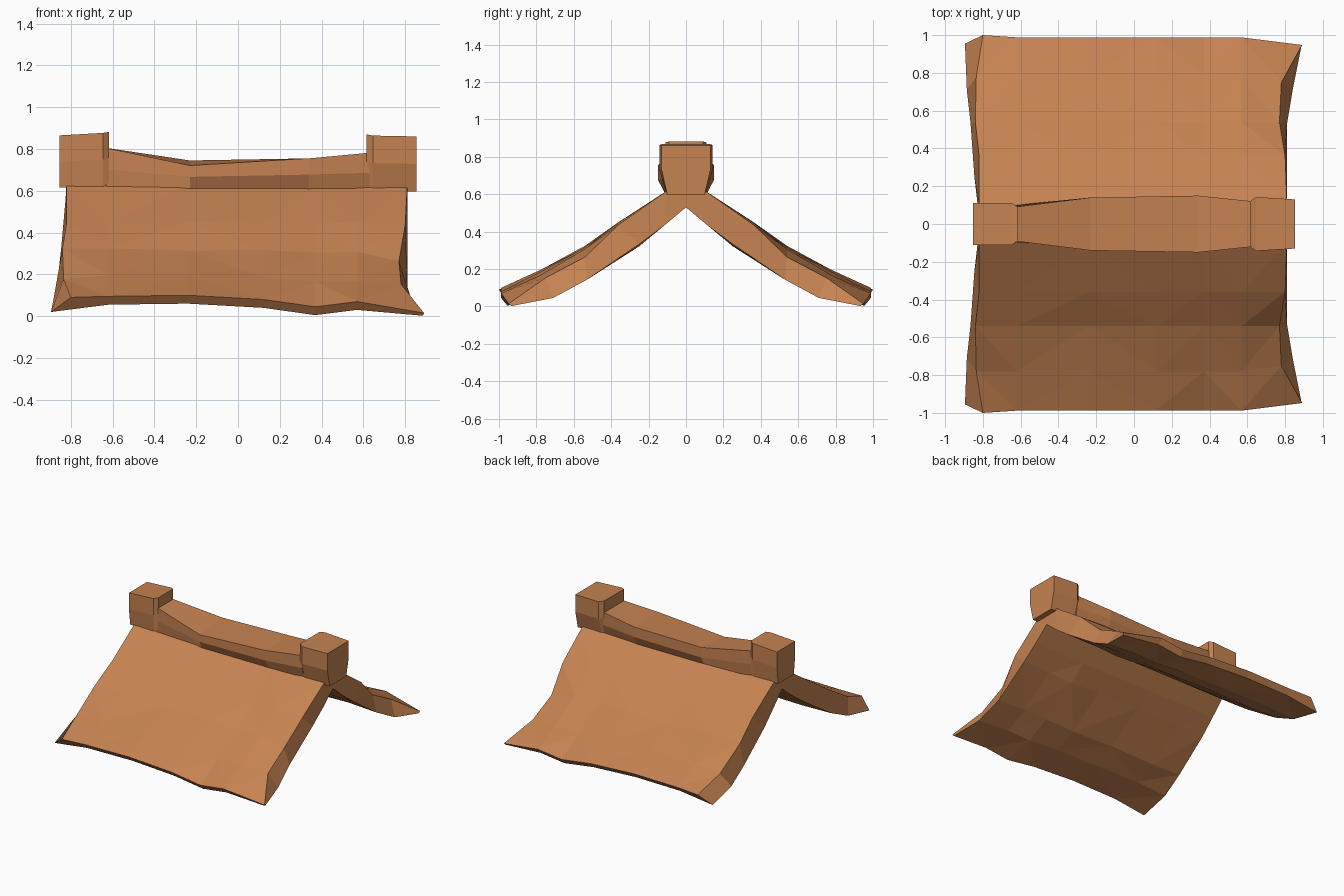
import bpy, bmesh, random

random.seed(4)
cube = bpy.data.objects.get("Cube")
if cube:
    bpy.data.objects.remove(cube, do_unlink=True)

clay = bpy.data.materials.new("terracotta")
clay.use_nodes = True
colour = (0.56, 0.225, 0.083, 1)
clay.diffuse_color = colour
clay.node_tree.nodes["Principled BSDF"].inputs["Base Color"].default_value = colour


def finish(name, bm):
    bmesh.ops.recalc_face_normals(bm, faces=bm.faces)
    mesh = bpy.data.meshes.new(name)
    bm.to_mesh(mesh)
    bm.free()
    mesh.materials.append(clay)
    obj = bpy.data.objects.new(name, mesh)
    bpy.context.collection.objects.link(obj)
    return obj


def beam(name, sections):
    """Loft of six-sided sections: x, foot half width, foot z, half width, top z, tilt of the top."""
    bm = bmesh.new()
    rings = []
    for x, foot, z0, w, z1, tilt in sections:
        zm = z0 + (z1 - z0) * 0.5
        pts = [(-foot, z0), (foot, z0), (w, zm), (w, z1 + tilt), (-w, z1 - tilt), (-w, zm)]
        rings.append([bm.verts.new((x, y, z)) for y, z in pts])
    for a, b in zip(rings, rings[1:]):
        for i in range(6):
            j = (i + 1) % 6
            bm.faces.new((a[i], a[j], b[j], b[i]))
    for ring in (rings[0], rings[-1]):
        bm.faces.new(ring)
    return finish(name, bm)


# Sloping roof sheet: profile from ridge to eave, with worn gable edges
top = [(0, .68), (.1, .62), (.36, .455), (.54, .32), (.78, .185), (.988, .09)]
under = [(0, .53), (.12, .43), (.25, .335), (.53, .155), (.71, .075), (.955, .05)]
top_left = [-.82, -.82, -.82, -.84, -.835, -.80]
under_left = [-.82, -.83, -.845, -.865, -.885, -.895]
top_right = [.81, .81, .80, .77, .78, .89]
under_right = [.81, .81, .81, .81, .84, .885]
sag = [.0, .005, .01, -.01, -.045, -.02, -.05]
inner_x = [-.62, -.24, .12, .37, .57]

bm = bmesh.new()
sheets = []
for profile, left, right in ((top, top_left, top_right), (under, under_left, under_right)):
    grid = []
    for k, (y, z) in enumerate(profile):
        row = []
        for c, x in enumerate([left[k]] + inner_x + [right[k]]):
            py, pz = y, z + sag[c] * (k / 5) ** 3
            if 1 < k < 5:
                pz += random.uniform(-.012, .008)
            if c == 6 and profile is top:        # worn right gable edge
                pz -= (0, 0, .02, .035, .0, .025)[k]
                py -= (0, 0, 0, 0, .03, .04)[k]
            if c == 0 and k == 5 and profile is under:
                pz -= .03
            if c == 6 and k == 5 and profile is under:
                py, pz = .935, .002
            if c == 0 and k == 5 and profile is top:
                py = 1.0
            row.append(bm.verts.new((x, py, pz)))
        grid.append(row)
    sheets.append(grid)
    for a, b in zip(grid, grid[1:]):
        for c in range(6):
            if c % 2:
                bm.faces.new((a[c], a[c + 1], b[c]))
                bm.faces.new((a[c + 1], b[c + 1], b[c]))
            else:
                bm.faces.new((a[c], a[c + 1], b[c + 1]))
                bm.faces.new((a[c], b[c + 1], b[c]))
upper, lower = sheets
for k in range(5):                               # gable edges
    for c in (0, -1):
        bm.faces.new((upper[k][c], upper[k + 1][c], lower[k + 1][c], lower[k][c]))
for c in range(6):                               # eave edge
    bm.faces.new((upper[5][c], upper[5][c + 1], lower[5][c + 1], lower[5][c]))
roof = finish("roof_slopes", bm)
mirror = roof.modifiers.new("front_and_back", 'MIRROR')
mirror.use_axis = (False, True, False)

# Sagging ridge beam
beam("ridge_beam", [
    (-.63, .10, .60, .09, .805, 0),
    (-.23, .11, .60, .14, .733, .012),
    (.34, .11, .60, .15, .755, 0),
    (.63, .10, .59, .12, .782, 0),
])

# Ridge end blocks
beam("left_ridge_block", [
    (-.853, .095, .615, .11, .865, 0),
    (-.645, .10, .62, .11, .877, 0),
    (-.617, .095, .635, .09, .882, 0),
])
beam("right_ridge_block", [
    (.614, .10, .61, .12, .87, 0),
    (.645, .105, .60, .143, .864, 0),
    (.853, .10, .597, .13, .86, 0),
])
